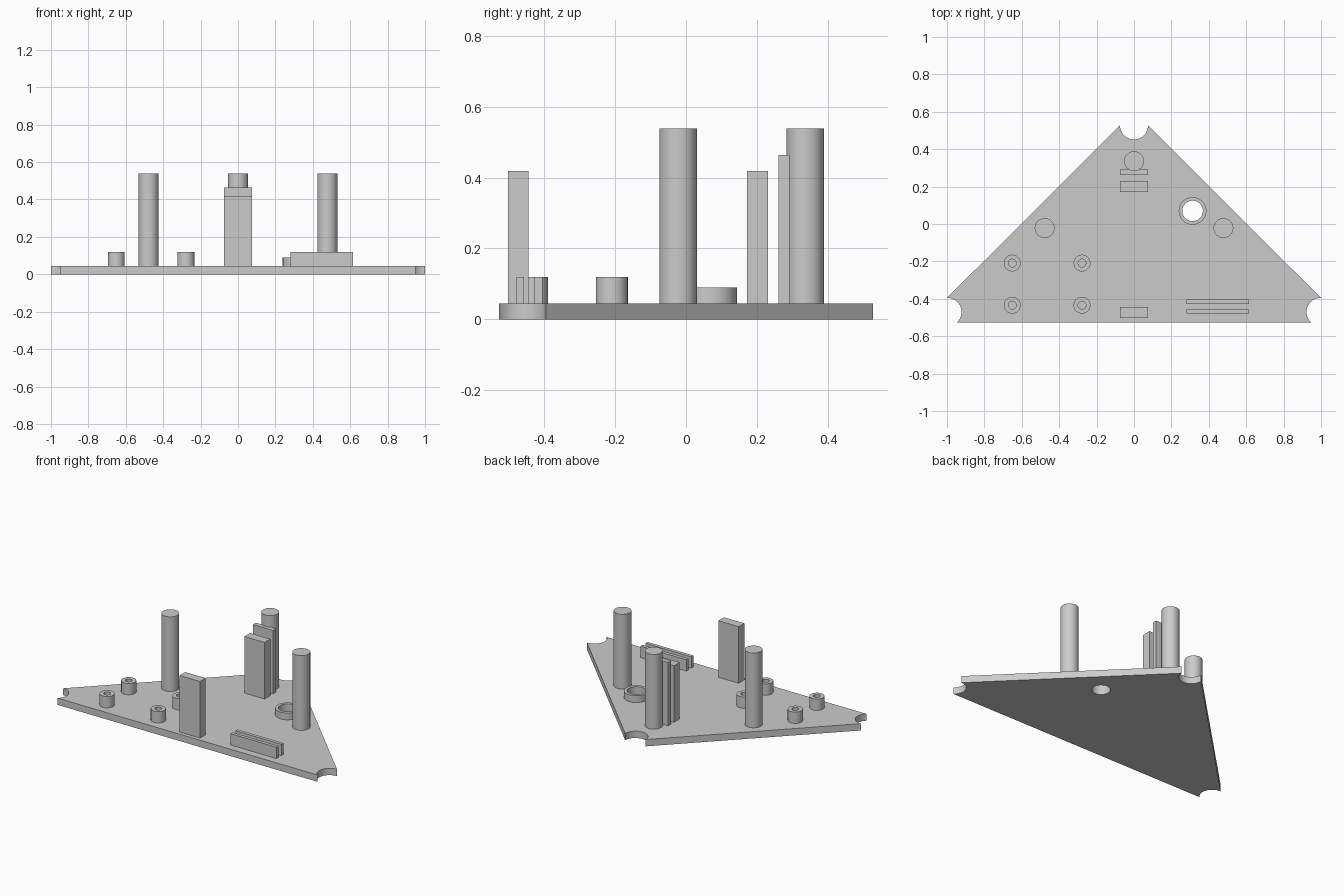
import bpy, bmesh
from math import cos, sin, radians

cube = bpy.data.objects.get("Cube")
if cube:
    bpy.data.objects.remove(cube, do_unlink=True)

grey = bpy.data.materials.new("plain grey")
grey.use_nodes = True
grey.diffuse_color = (0.6, 0.6, 0.6, 1)
grey.node_tree.nodes["Principled BSDF"].inputs["Base Color"].default_value = (0.6, 0.6, 0.6, 1)

PLATE_TOP = 0.045


def arc(cx, cy, r, start, end, steps):
    angles = [radians(start + (end - start) * i / steps) for i in range(steps + 1)]
    return [(cx + r * cos(a), cy + r * sin(a)) for a in angles]


def circle(cx, cy, r, steps=48):
    return arc(cx, cy, r, 0, 360, steps)[:-1]


def rect(x0, x1, y0, y1):
    return [(x0, y0), (x1, y0), (x1, y1), (x0, y1)]


def extrude(name, loops, top, bottom=PLATE_TOP):
    """Extrude a flat outline; any further loops become through holes."""
    curve = bpy.data.curves.new(name, "CURVE")
    curve.dimensions = "2D"
    curve.fill_mode = "BOTH"
    curve.extrude = (top - bottom) / 2
    for loop in loops:
        spline = curve.splines.new("POLY")
        spline.points.add(len(loop) - 1)
        for point, (x, y) in zip(spline.points, loop):
            point.co = (x, y, 0, 1)
        spline.use_cyclic_u = True
    obj = bpy.data.objects.new(name, curve)
    obj.location.z = (top + bottom) / 2
    bpy.context.collection.objects.link(obj)
    bpy.ops.object.select_all(action="DESELECT")
    obj.select_set(True)
    bpy.context.view_layer.objects.active = obj
    bpy.ops.object.convert(target="MESH")
    obj = bpy.context.view_layer.objects.active
    bm = bmesh.new()
    bm.from_mesh(obj.data)
    bmesh.ops.remove_doubles(bm, verts=bm.verts, dist=0.0001)
    bmesh.ops.recalc_face_normals(bm, faces=bm.faces)
    bm.to_mesh(obj.data)
    bm.free()
    obj.data.materials.clear()
    obj.data.materials.append(grey)
    bpy.ops.object.shade_smooth_by_angle(angle=radians(30))
    return obj


# Triangular base plate with a round notch in each corner and one through hole
right_notch = arc(0.997, -0.47, 0.075, 229.5, 88, 20)
top_notch = arc(0, 0.527, 0.075, 0, -180, 24)
left_notch = [(-x, y) for x, y in reversed(right_notch)]
ring_x, ring_y = 0.313, 0.07
extrude("base_plate",
        [right_notch + top_notch + left_notch, circle(ring_x, ring_y, 0.055)],
        PLATE_TOP, 0)

# Raised collar round the through hole
extrude("hole_collar",
        [circle(ring_x, ring_y, 0.074), circle(ring_x, ring_y, 0.055)], 0.09)

# Three tall columns
for name, x, y in (("left_column", 0.478, -0.022),
                   ("right_column", -0.478, -0.022),
                   ("back_column", 0, 0.336)):
    extrude(name, [circle(x, y, 0.053)], 0.538)

# Upright slabs
for name, y0, y1, top in (("front_slab", -0.502, -0.444, 0.418),
                          ("middle_slab", 0.172, 0.231, 0.418),
                          ("back_slab", 0.261, 0.292, 0.463)):
    extrude(name, [rect(-0.074, 0.074, y0, y1)], top)

# Pair of low parallel rails
for name, y in (("front_rail", -0.467), ("back_rail", -0.416)):
    extrude(name, [rect(0.28, 0.616, y - 0.011, y + 0.011)], 0.12)

# Four hollow mounting posts
for side, x in (("outer", -0.651), ("inner", -0.278)):
    for end, y in (("front", -0.434), ("back", -0.209)):
        extrude(f"{side}_{end}_post",
                [circle(x, y, 0.045, 32), circle(x, y, 0.021, 32)], 0.12)
